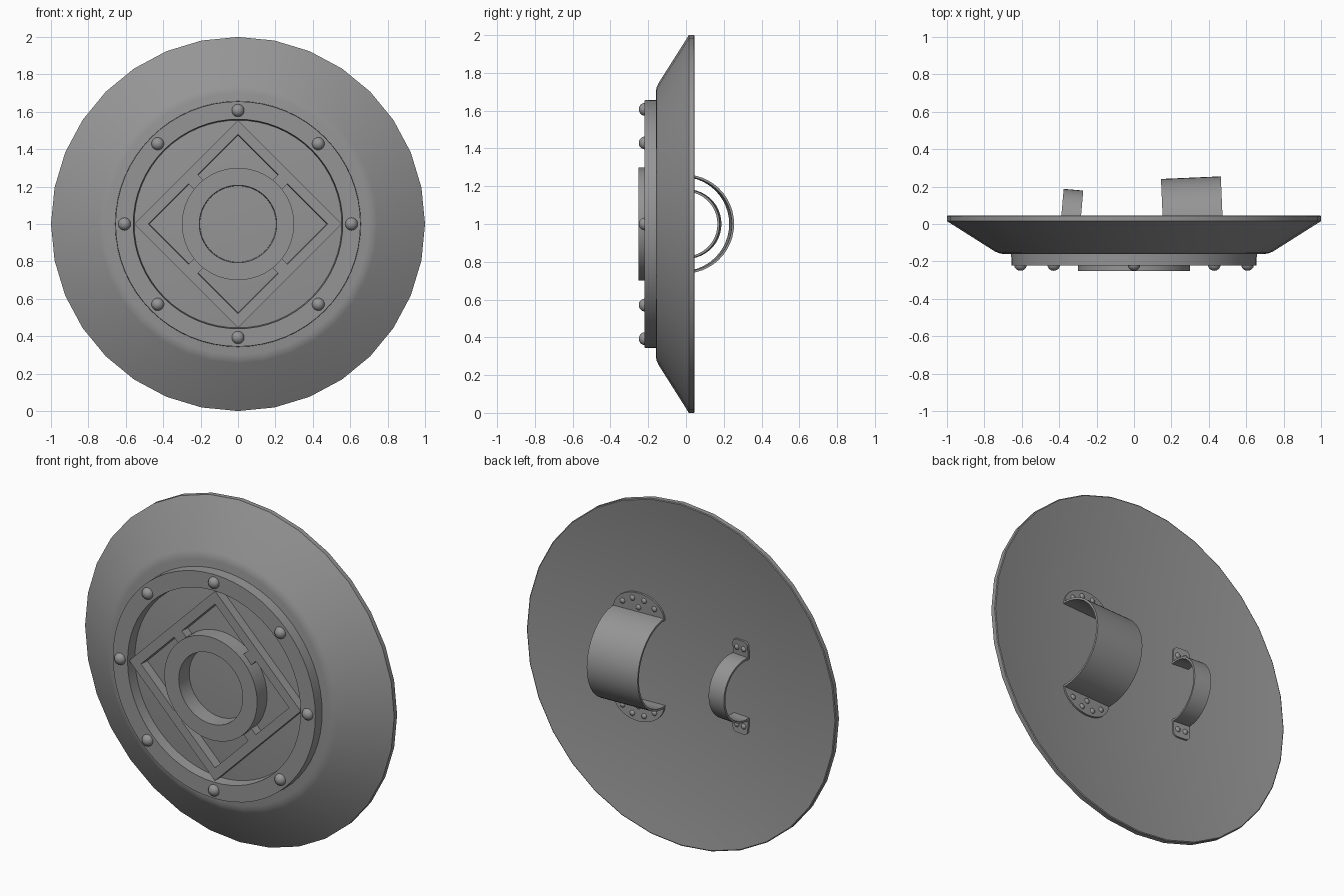
import bpy, bmesh
from math import sin, cos, asin, pi, radians
from mathutils import Matrix, Vector

if "Cube" in bpy.data.objects:
    bpy.data.objects.remove(bpy.data.objects["Cube"])

C = Vector((0, 0, 1))  # shield centre
IRON = bpy.data.materials.new("dark_iron")
IRON.diffuse_color = (0.3, 0.3, 0.3, 1)
IRON.use_nodes = True
IRON.node_tree.nodes["Principled BSDF"].inputs["Base Color"].default_value = IRON.diffuse_color


def finish(name, bm, angle=30, smooth=True, matrix=None):
    bmesh.ops.recalc_face_normals(bm, faces=bm.faces)
    me = bpy.data.meshes.new(name)
    bm.to_mesh(me)
    bm.free()
    me.materials.append(IRON)
    ob = bpy.data.objects.new(name, me)
    bpy.context.collection.objects.link(ob)
    ob.matrix_world = matrix or Matrix.Translation(C)
    if smooth:
        bpy.ops.object.select_all(action='DESELECT')
        ob.select_set(True)
        bpy.context.view_layer.objects.active = ob
        bpy.ops.object.shade_smooth_by_angle(angle=radians(angle))
    return ob


def lathe(name, profile, n, closed, angle=30, smooth=True):
    """Spin (radius, y) points around the y axis; open profiles get end caps."""
    bm = bmesh.new()
    loops = [[bm.verts.new((r * sin(2 * pi * i / n), y, r * cos(2 * pi * i / n)))
              for i in range(n)] for r, y in profile]
    pairs = list(zip(loops, loops[1:]))
    if closed:
        pairs.append((loops[-1], loops[0]))
    else:
        bm.faces.new(loops[0])
        bm.faces.new(loops[-1])
    for a, b in pairs:
        for i in range(n):
            j = (i + 1) % n
            bm.faces.new((a[i], a[j], b[j], b[i]))
    return finish(name, bm, angle, smooth)


def add_rivet(bm, x, y, z, r, depth, u=16, v=10):
    m = Matrix.Translation((x, y, z)) @ Matrix.Diagonal((r, depth, r, 1))
    bmesh.ops.create_uvsphere(bm, u_segments=u, v_segments=v, radius=1, matrix=m)


def dish(r):
    """Depth of the hollow back at radius r."""
    return 0.045 - 0.085 * (1 - r * r)


# Shield body: hollow back, thin rim, sloping face, flat centre
back = [(r / 10, dish(r / 10)) for r in range(1, 10)]
lathe("shield_body", back + [(0.995, 0.045), (1.0, 0.042), (1.0, 0.015), (0.985, 0.006),
                             (0.745, -0.146), (0.725, -0.155), (0.70, -0.16)], 32, False, 35)

# Raised outer band, central ring and diamond frame
lathe("outer_band", [(0.657, -0.15), (0.655, -0.221), (0.56, -0.221), (0.554, -0.15)], 64, True)
lathe("centre_ring", [(0.30, -0.15), (0.30, -0.252), (0.207, -0.252), (0.203, -0.15)], 64, True)
lathe("diamond_frame", [(0.555, -0.15), (0.555, -0.213), (0.479, -0.213), (0.474, -0.15)],
      4, True, smooth=False)

# Bridges joining the ring to each side of the diamond
bm = bmesh.new()
for i in range(4):
    m = (Matrix.Rotation(pi / 4 + i * pi / 2, 4, 'Y') @ Matrix.Translation((0.315, -0.1815, 0))
         @ Matrix.Diagonal((0.05, 0.063, 0.07, 1)))
    bmesh.ops.create_cube(bm, size=1, matrix=m)
finish("diamond_bridges", bm, smooth=False)

# Eight rivets around the band
bm = bmesh.new()
for i in range(8):
    a = i * pi / 4
    add_rivet(bm, 0.607 * sin(a), -0.218, 0.607 * cos(a), 0.034, 0.032)
finish("band_rivets", bm, 60)


def strap(name, x, width, radius, cy, base_y, turn, tab, rivets, rr):
    """Half-round strap inside the hollow back, with a riveted tab at each end."""
    m = Matrix.Translation((x, base_y, 1)) @ Matrix.Rotation(radians(turn), 4, 'Z')
    oy = cy - base_y
    n, t, h = 24, 0.012, width / 2
    a0 = -asin(oy / radius)
    bm = bmesh.new()
    rows = []
    for i in range(n + 1):
        a = a0 + (pi - 2 * a0) * i / n
        rows.append([bm.verts.new((sx, oy + r * sin(a), r * cos(a))) for sx, r in
                     ((-h, radius), (h, radius), (h, radius - t), (-h, radius - t))])
    for a, b in zip(rows, rows[1:]):
        for k in range(4):
            j = (k + 1) % 4
            bm.faces.new((a[k], a[j], b[j], b[k]))
    bm.faces.new(rows[0])
    bm.faces.new(rows[-1])
    finish(name, bm, 30, matrix=m)

    # Tabs tilt slightly to follow the hollow back
    tabs, riv = bmesh.new(), bmesh.new()
    base, slope = radius - t, 0.05
    for s in (1, -1):
        lo, hi = ([tabs.verts.new((px, y + slope * pz, s * (base + pz))) for px, pz in tab]
                  for y in (-0.015, 0.01))
        tabs.faces.new(lo)
        tabs.faces.new(hi)
        for i in range(len(tab)):
            j = (i + 1) % len(tab)
            tabs.faces.new((lo[i], lo[j], hi[j], hi[i]))
        for px, pz in rivets:
            add_rivet(riv, px, 0.009 + slope * pz, s * (radius + pz), rr, rr * 0.8, 12, 8)
    finish(name + "_tabs", tabs, 30, matrix=m)
    finish(name + "_rivets", riv, 60, matrix=m)


# Wide arm strap with half-round tabs
arm_tab = [(0.16 * cos(pi * i / 16), 0.125 * sin(pi * i / 16)) for i in range(17)]
strap("arm_strap", 0.316, 0.32, 0.262, -0.014, -0.024, 2.5, arm_tab,
      [(-0.1, 0.042), (-0.037, 0.075), (0.037, 0.075), (0.1, 0.042), (0, 0.028)], 0.016)

# Narrow hand grip with rounded tabs
grip_tab = [(0.052, 0)] + [(sx * (0.027 + 0.025 * cos(a)), 0.075 + 0.025 * sin(a))
            for sx, angs in ((1, (0, pi / 6, pi / 3, pi / 2)), (-1, (pi / 2, pi / 3, pi / 6, 0)))
            for a in angs] + [(-0.052, 0)]
strap("hand_grip", -0.342, 0.105, 0.184, 0.0, -0.027, -5, grip_tab,
      [(-0.024, 0.042), (0.024, 0.042)], 0.016)
